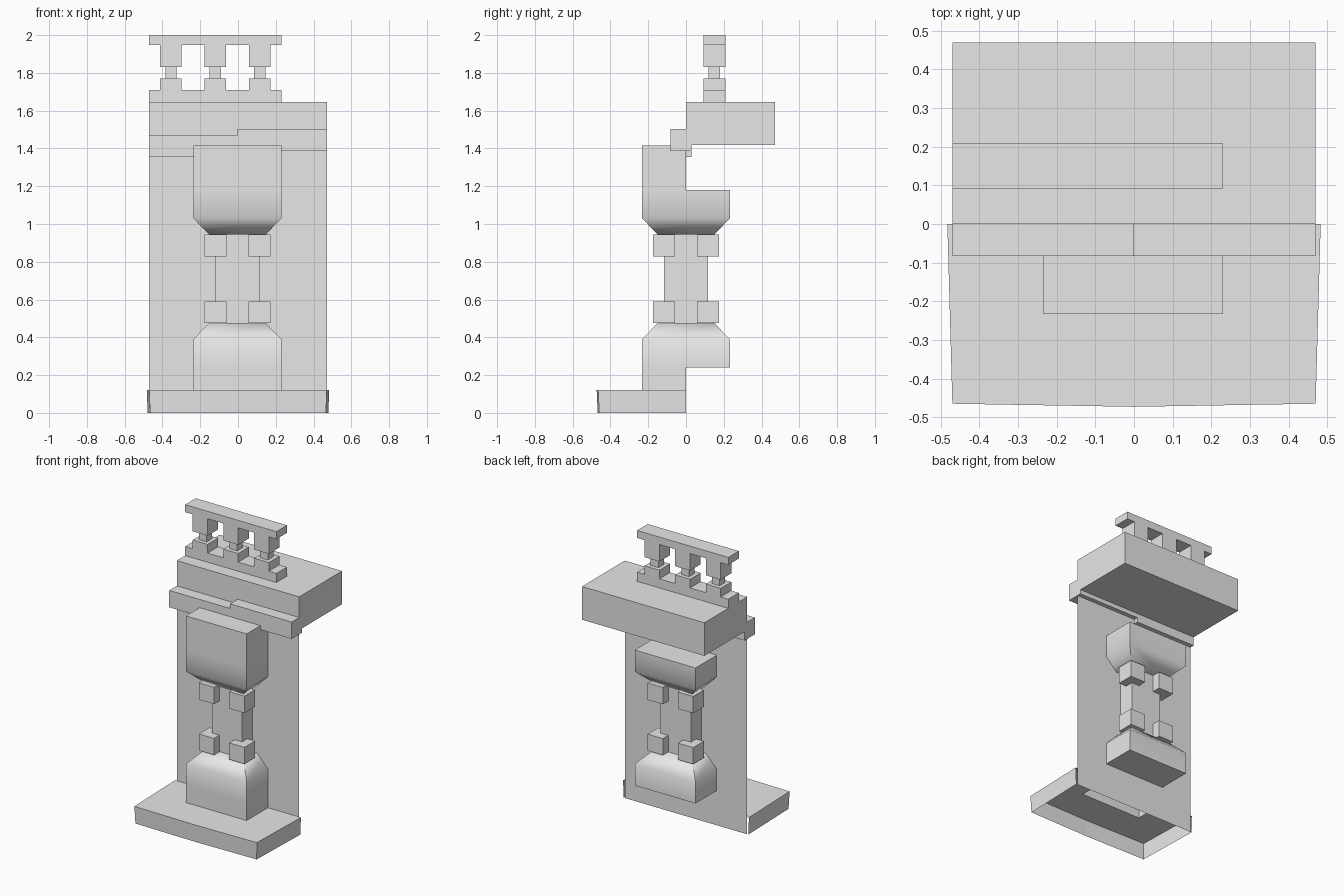
import bpy, bmesh, math
from mathutils import Vector

cube = bpy.data.objects.get("Cube")
if cube:
    bpy.data.objects.remove(cube, do_unlink=True)

stone = bpy.data.materials.new("plain_grey")
stone.use_nodes = True
GREY = (0.8, 0.8, 0.8, 1.0)
stone.diffuse_color = GREY
stone.node_tree.nodes["Principled BSDF"].inputs["Base Color"].default_value = GREY


def finish(bm, name, smooth=False):
    bmesh.ops.recalc_face_normals(bm, faces=bm.faces[:])
    mesh = bpy.data.meshes.new(name)
    bm.to_mesh(mesh)
    bm.free()
    mesh.materials.append(stone)
    obj = bpy.data.objects.new(name, mesh)
    bpy.context.scene.collection.objects.link(obj)
    if smooth:
        bpy.ops.object.select_all(action='DESELECT')
        obj.select_set(True)
        bpy.context.view_layer.objects.active = obj
        bpy.ops.object.shade_smooth_by_angle(angle=math.radians(50))
    return obj


def box(name, x, y, z):
    """Box spanning the given (low, high) ranges."""
    bm = bmesh.new()
    bmesh.ops.create_cube(bm, size=1)
    for v in bm.verts:
        v.co = Vector([r[0] if c < 0 else r[1] for c, r in zip(v.co, (x, y, z))])
    return finish(bm, name)


CX = -0.003      # centre line of the column
WIDE, TIP = 0.233, 0.15


def pedestal(name, tip, shoulder, back, front, open_end=False):
    """Square block tapering to the tip, with its front half drawn out further."""
    bm = bmesh.new()
    rings = []
    for z, r in ((back, WIDE), (shoulder, WIDE), (tip, TIP)):
        rings.append([bm.verts.new((CX + sx * r, sy * r, z))
                      for sx, sy in ((-1, -1), (1, -1), (1, 1), (-1, 1))])
    for a, b in zip(rings, rings[1:]):
        for i in range(4):
            j = (i + 1) % 4
            bm.faces.new((a[i], a[j], b[j], b[i]))
    bm.faces.new(rings[-1])
    end = bm.faces.new(rings[0])
    # split the wide end across the middle and pull its front half out
    cut = [e for e in end.edges if abs(e.verts[0].co.y - e.verts[1].co.y) > 0.1]
    mid = bmesh.ops.subdivide_edges(bm, edges=cut, cuts=1)
    pair = [g for g in mid["geom_inner"] if isinstance(g, bmesh.types.BMVert)]
    if not any(set(pair) <= set(e.verts) for e in bm.edges):
        bmesh.ops.connect_verts(bm, verts=pair)
    half = [f for f in bm.faces
            if all(abs(v.co.z - back) < 1e-5 and v.co.y < 0.01 for v in f.verts)]
    ext = bmesh.ops.extrude_face_region(bm, geom=half)["geom"]
    bmesh.ops.delete(bm, geom=[f for f in half if f.is_valid], context='FACES_ONLY')
    for g in ext:
        if isinstance(g, bmesh.types.BMVert):
            g.co.z = front
    if open_end:
        bmesh.ops.delete(bm, geom=[g for g in ext if isinstance(g, bmesh.types.BMFace)],
                         context='FACES_ONLY')
    bmesh.ops.dissolve_limit(bm, angle_limit=0.01, verts=bm.verts[:], edges=bm.edges[:])
    return finish(bm, name, smooth=True)


# thin back wall
W = 0.47
bm = bmesh.new()
bm.faces.new([bm.verts.new(p) for p in ((-W, 0, 0), (W, 0, 0), (W, 0, 1.42), (-W, 0, 1.42))])
finish(bm, "wall")

# hollow plinth, open below, slightly flared, with a slot under the pedestal
STEP = 0.12
outline = ((-0.483, 0), (-W, -0.465), (0, -0.473), (W, -0.465), (0.483, 0))
slot = ((CX + WIDE, 0), (CX + WIDE, -WIDE), (CX - WIDE, -WIDE), (CX - WIDE, 0))
bm = bmesh.new()
top = [bm.verts.new((x, y, STEP)) for x, y in outline]
low = [bm.verts.new((x * 0.99, y * 0.988, 0)) for x, y in outline]
for i in range(len(outline) - 1):
    bm.faces.new((low[i], low[i + 1], top[i + 1], top[i]))
bm.faces.new(top + [bm.verts.new((x, y, STEP)) for x, y in slot])
finish(bm, "plinth")

# pedestals and the column between them
pedestal("lower_pedestal", 0.475, 0.39, 0.24, STEP, open_end=True)
pedestal("upper_pedestal", 0.945, 1.03, 1.18, 1.415)
box("column", (CX - 0.116, CX + 0.116), (-0.116, 0.116), (0.475, 0.945))

# corner blocks at both ends of the column
for level, z in (("lower", (0.475, 0.59)), ("upper", (0.828, 0.945))):
    for side, sx in (("right", -1), ("left", 1)):
        for face, sy in (("front", -1), ("back", 1)):
            xs = sorted((CX + sx * 0.058, CX + sx * 0.175))
            ys = sorted((sy * 0.058, sy * 0.175))
            box(f"{level}_{face}_{side}_block", xs, ys, z)

# stepped moulding and the ledge behind it
box("moulding_right", (-W, CX), (-0.083, 0.03), (1.355, 1.472))
box("moulding_left", (CX, W), (-0.083, 0.03), (1.387, 1.504))
box("ledge", (-W, W), (0, W), (1.417, 1.647))

# balustrade on the ledge
DEEP = (0.092, 0.208)
box("bottom_rail", (-W, 0.23), DEEP, (1.647, 1.71))
box("top_rail", (-W, 0.23), DEEP, (1.948, 2.0))
for i in range(3):
    x = -0.355 + i * 0.235
    box(f"baluster_foot_{i}", (x - 0.057, x + 0.057), DEEP, (1.71, 1.77))
    box(f"baluster_neck_{i}", (x - 0.03, x + 0.03), (0.12, 0.18), (1.77, 1.83))
    box(f"baluster_head_{i}", (x - 0.057, x + 0.057), DEEP, (1.83, 1.948))
